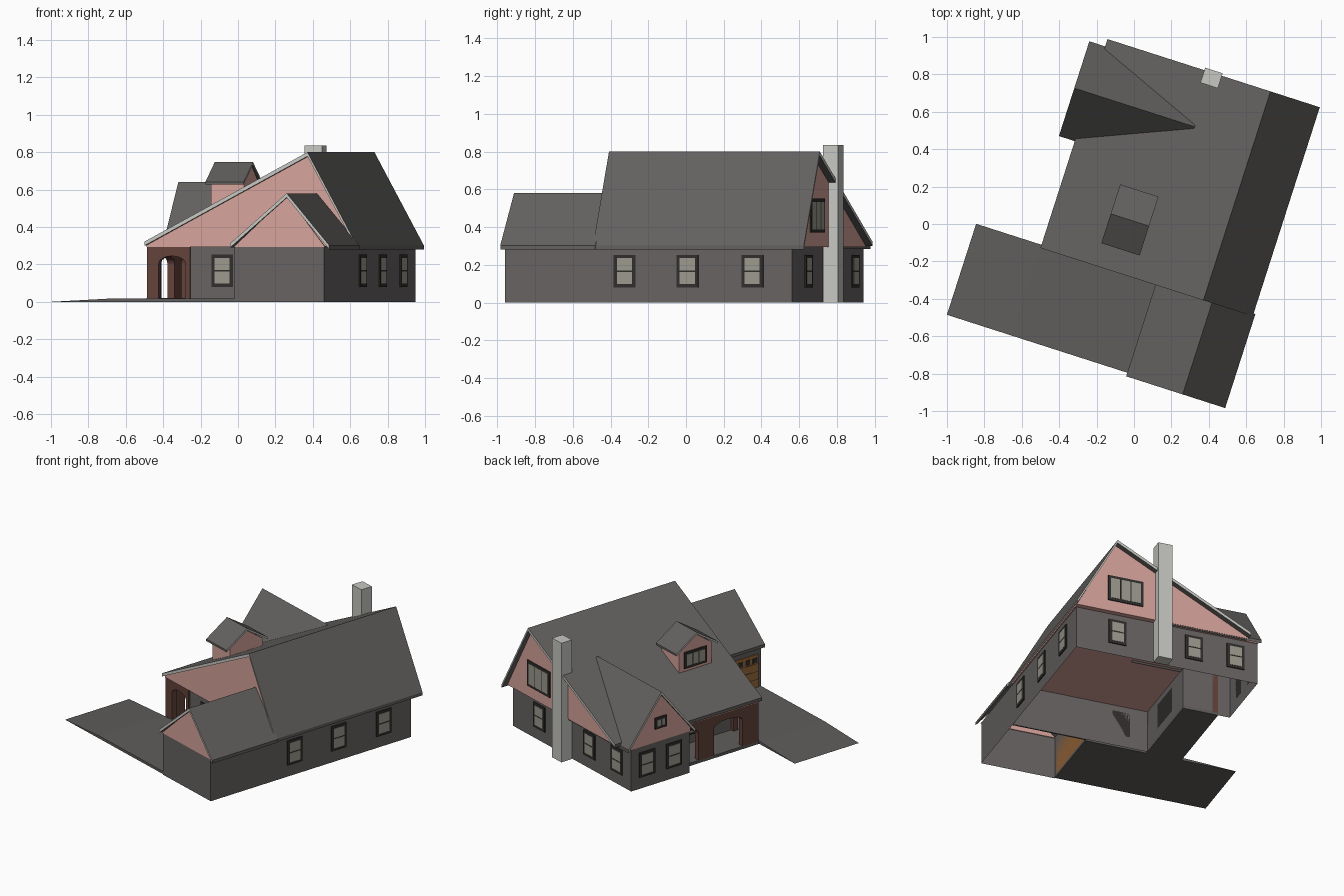
import bpy, bmesh, math
from mathutils import Matrix

if "Cube" in bpy.data.objects:
    bpy.data.objects.remove(bpy.data.objects["Cube"])

# Everything is laid out in house axes (a = across, b = along ridge), then turned on the site
TURN = Matrix.Rotation(math.radians(-17.8), 4, 'Z')


def material(name, r, g, b):
    m = bpy.data.materials.new(name)
    m.diffuse_color = (r, g, b, 1)
    m.use_nodes = True
    m.node_tree.nodes["Principled BSDF"].inputs["Base Color"].default_value = m.diffuse_color
    return m


ROOF = material("roof grey", 0.125, 0.12, 0.115)
WALL = material("wall grey", 0.135, 0.125, 0.122)
PINK = material("gable pink", 0.68, 0.37, 0.33)
BROWN = material("porch brown", 0.125, 0.055, 0.043)
TRIM = material("trim light grey", 0.57, 0.57, 0.54)
FRAME = material("window frame dark", 0.03, 0.028, 0.026)
GLASS = material("glass", 0.33, 0.32, 0.27)
DOOR = material("garage door orange", 0.33, 0.14, 0.045)
PAVE = material("paving grey", 0.115, 0.11, 0.107)


def place(axis, p, t):
    """Put a 2D profile point on the plane at distance t along an axis."""
    return {'a': (t, p[0], p[1]), 'b': (p[0], t, p[1]), 'z': (p[0], p[1], t)}[axis]


def finish(bm, name, mats):
    me = bpy.data.meshes.new(name)
    bm.to_mesh(me)
    bm.free()
    me.transform(TURN)
    for m in mats:
        me.materials.append(m)
    ob = bpy.data.objects.new(name, me)
    bpy.context.collection.objects.link(ob)
    return ob


def add_prism(bm, pts, axis, lo, hi, side=0, cap=0):
    rings = [[bm.verts.new(place(axis, p, t)) for p in pts] for t in (lo, hi)]
    n = len(pts)
    faces = [bm.faces.new(r) for r in rings]
    for f in faces:
        f.material_index = cap
    for i in range(n):
        j = (i + 1) % n
        f = bm.faces.new((rings[0][i], rings[0][j], rings[1][j], rings[1][i]))
        f.material_index = side
        faces.append(f)
    bmesh.ops.recalc_face_normals(bm, faces=faces)


def prism(name, pts, axis, lo, hi, mat):
    bm = bmesh.new()
    add_prism(bm, pts, axis, lo, hi)
    return finish(bm, name, [mat])


def rect(x0, x1, y0, y1):
    return [(x0, y0), (x1, y0), (x1, y1), (x0, y1)]


def roof(name, left, ridge, right, axis, lo, hi, t=0.022):
    """Folded roof slab with light rake boards on its two ends."""
    top = [left, ridge, right]
    pts = top + [(p[0], p[1] - t) for p in reversed(top)]
    bm = bmesh.new()
    add_prism(bm, pts, axis, lo, hi, 0, 1)
    return finish(bm, name, [ROOF, TRIM])


def window(name, axis, pos, sign, c, w, z0, z1, cols=1, rows=2):
    """Dark frame plate with a grid of glass panes standing slightly proud."""
    bm = bmesh.new()
    add_prism(bm, rect(c - w / 2, c + w / 2, z0, z1), axis, pos, pos + sign * 0.007)
    rim, bar = 0.018, 0.008
    pw = (w - 2 * rim - (cols - 1) * bar) / cols
    ph = (z1 - z0 - 2 * rim - (rows - 1) * bar) / rows
    for i in range(cols):
        for j in range(rows):
            x = c - w / 2 + rim + i * (pw + bar)
            z = z0 + rim + j * (ph + bar)
            add_prism(bm, rect(x, x + pw, z, z + ph), axis, pos + sign * 0.001,
                      pos + sign * 0.009, 1, 1)
    return finish(bm, name, [FRAME, GLASS])


def arcade(name, axis, lo, hi, start, end, openings):
    """Porch wall with flat-arched openings that reach the floor."""
    pts = [(start, 0.015), (start, 0.297), (end, 0.297), (end, 0.015)]
    for x0, x1 in reversed(openings):
        mid, half = (x0 + x1) / 2, (x1 - x0) / 2
        pts.append((x1, 0.015))
        for k in range(9):
            ang = math.pi * k / 8
            pts.append((mid + half * math.cos(ang), 0.205 + 0.04 * math.sin(ang)))
        pts.append((x0, 0.015))
    prism(name, pts, axis, lo, hi, BROWN)


# Ground-floor walls: open shell around the plan outline
plan = [(0.732, -0.773), (0.732, 0.824), (-0.51, 0.824), (-0.51, 0.36),
        (-0.19, 0.36), (-0.19, -0.24), (0.228, -0.24), (0.228, -0.773)]
bm = bmesh.new()
low = [bm.verts.new((x, y, 0)) for x, y in plan]
top = [bm.verts.new((x, y, 0.298)) for x, y in plan]
for i in range(len(plan)):
    j = (i + 1) % len(plan)
    bm.faces.new((low[i], low[j], top[j], top[i]))
finish(bm, "ground_floor_walls", [WALL])
prism("garage_back_wall", rect(0.228, 0.732, 0, 0.295), 'b', -0.25, -0.24, WALL)

# Main block: gable body and uneven roof
prism("main_gables", [(-0.43, 0.293), (-0.43, 0.303), (0.478, 0.78), (0.738, 0.303), (0.738, 0.293)],
      'b', -0.257, 0.86, PINK)
roof("main_roof", (-0.437, 0.322), (0.478, 0.80), (0.755, 0.302), 'b', -0.275, 0.898)

# Garage: front gable and roof
prism("garage_gable", [(0.224, 0.293), (0.526, 0.565), (0.738, 0.293)], 'b', -0.777, -0.767, PINK)
roof("garage_roof", (0.209, 0.312), (0.526, 0.58), (0.765, 0.302), 'b', -0.788, -0.26)

# Side wing: gable and roof running into the main roof
prism("wing_gable", [(0.355, 0.293), (0.355, 0.32), (0.594, 0.62), (0.83, 0.32), (0.83, 0.293)],
      'a', -0.514, 0.1, PINK)
roof("wing_roof", (0.325, 0.305), (0.594, 0.64), (0.857, 0.305), 'a', -0.526, 0.15)

# Dormer on the long slope
prism("dormer_walls", [(-0.115, 0.47), (-0.115, 0.64), (0.014, 0.73), (0.143, 0.64), (0.143, 0.47)],
      'a', -0.115, 0.07, PINK)
roof("dormer_roof", (-0.151, 0.64), (0.014, 0.747), (0.179, 0.64), 'a', -0.135, 0.08, 0.014)
window("dormer_window", 'a', -0.115, -1, 0.014, 0.18, 0.51, 0.625, 3, 1)

# Chimney
prism("chimney", rect(0.107, 0.205, 0.828, 0.912), 'z', 0, 0.835, TRIM)

# Porch arcade and slab
arcade("porch_side_arches", 'a', -0.43, -0.39, -0.25, 0.36, [(-0.125, 0.105), (0.225, 0.335)])
arcade("porch_front_arch", 'b', -0.25, -0.215, -0.39, -0.19, [(-0.365, -0.215)])
prism("porch_slab", rect(-0.43, -0.19, -0.257, 0.36), 'z', 0, 0.02, PAVE)

# Driveway with a ramp at its outer end
prism("driveway", [(-0.804, 0), (-0.44, 0.019), (0.23, 0.019), (0.23, 0)], 'b', -0.768, -0.257, PAVE)

# Garage door with its row of small lights and panel seams
prism("garage_door", rect(-0.745, -0.29, 0.02, 0.25), 'a', 0.228, 0.220, DOOR)
bm = bmesh.new()
for k in range(8):
    c = -0.715 + k * 0.0565
    add_prism(bm, rect(c - 0.018, c + 0.018, 0.195, 0.23), 'a', 0.222, 0.217)
for z in (0.075, 0.13, 0.185):
    add_prism(bm, rect(-0.745, -0.29, z, z + 0.003), 'a', 0.222, 0.219)
finish(bm, "garage_door_lights", [FRAME])

# Ground-floor windows: right wall, back wall, wing end, front and porch
for i, c in enumerate((-0.105, 0.245, 0.605)):
    window(f"right_window_{i}", 'a', 0.732, 1, c, 0.12, 0.08, 0.253)
for i, c in enumerate((0.45, -0.075, -0.36)):
    window(f"back_window_{i}", 'b', 0.824, 1, c, 0.12, 0.08, 0.253)
for i, c in enumerate((0.70, 0.485)):
    window(f"wing_window_{i}", 'a', -0.51, -1, c, 0.125, 0.08, 0.253)
window("front_window", 'b', -0.24, -1, -0.01, 0.12, 0.08, 0.253)
window("porch_window", 'a', -0.19, -1, 0.05, 0.24, 0.08, 0.253, 2)

# Gable windows
window("back_gable_window", 'b', 0.86, 1, 0.41, 0.24, 0.37, 0.55, 3, 1)
window("wing_gable_window", 'a', -0.514, -1, 0.594, 0.095, 0.385, 0.465, 2, 1)
